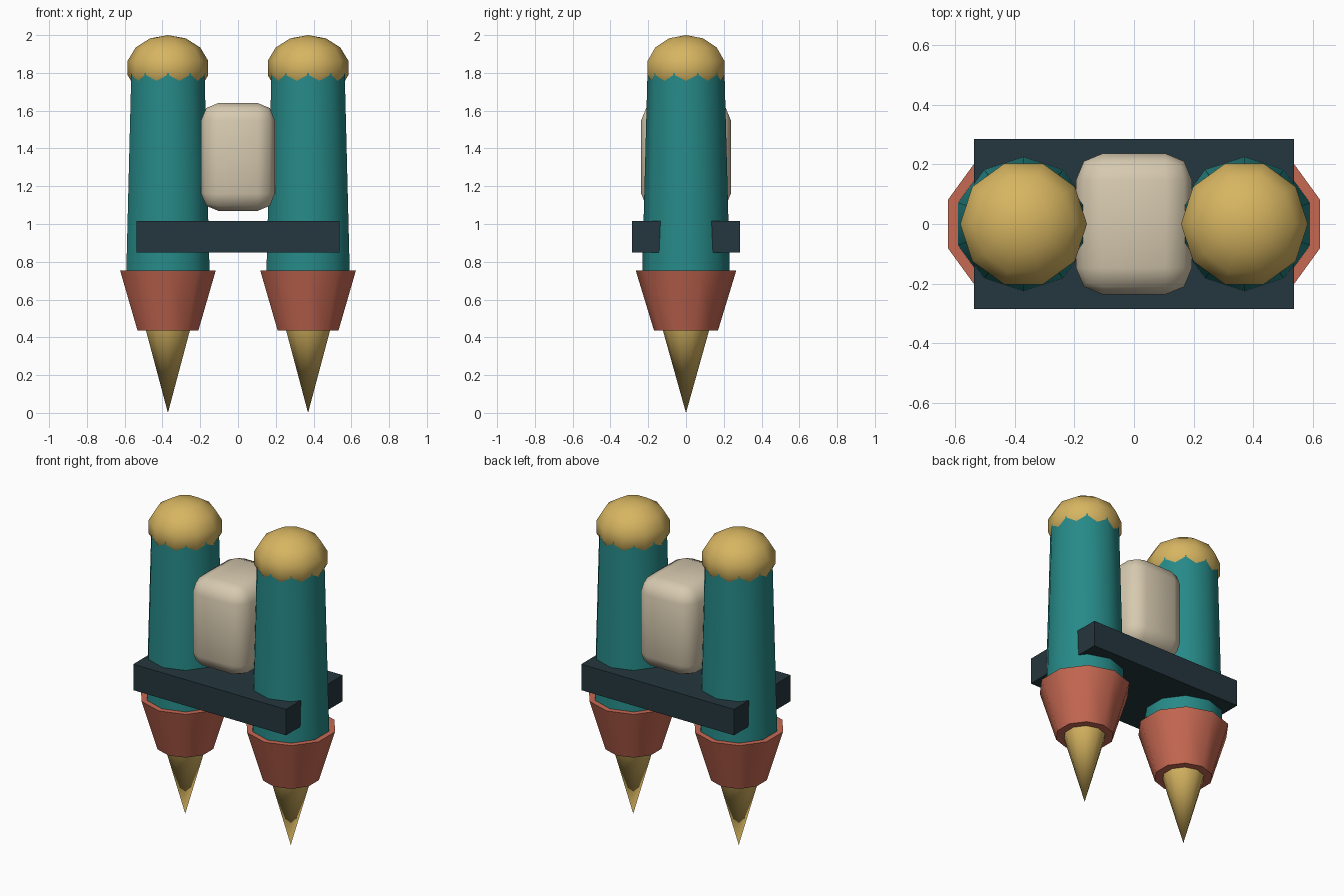
import bpy, bmesh, math
from mathutils import Matrix

if "Cube" in bpy.data.objects:
    bpy.data.objects.remove(bpy.data.objects["Cube"])

SIDES = 10
OFFSET = 0.371


def material(name, rgb):
    m = bpy.data.materials.new(name)
    lin = [(c / 255 / 12.92) if c < 10 else ((c / 255 + 0.055) / 1.055) ** 2.4 for c in rgb]
    m.diffuse_color = (*lin, 1)
    m.use_nodes = True
    m.node_tree.nodes["Principled BSDF"].inputs["Base Color"].default_value = m.diffuse_color
    return m


teal = material("teal", (38, 138, 136))
coral = material("coral", (198, 104, 82))
gold = material("gold", (215, 181, 97))
cream = material("cream", (214, 201, 175))
slate = material("dark slate", (37, 55, 62))


def finish(bm, name, mat, angle=None):
    bmesh.ops.recalc_face_normals(bm, faces=bm.faces)
    mesh = bpy.data.meshes.new(name)
    bm.to_mesh(mesh)
    bm.free()
    mesh.materials.append(mat)
    ob = bpy.data.objects.new(name, mesh)
    bpy.context.collection.objects.link(ob)
    if angle:
        bpy.ops.object.select_all(action='DESELECT')
        ob.select_set(True)
        bpy.context.view_layer.objects.active = ob
        bpy.ops.object.shade_smooth_by_angle(angle=math.radians(angle))
    return ob


def cone(name, mat, x, z0, r0, z1, r1):
    """Capped ten-sided frustum with corners on the y axis."""
    bm = bmesh.new()
    rings = []
    for z, r in ((z0, r0), (z1, r1)):
        count = SIDES if r > 0 else 1
        rings.append([bm.verts.new((x + r * math.sin(i * math.tau / SIDES),
                                    r * math.cos(i * math.tau / SIDES), z))
                      for i in range(count)])
    low, high = rings
    for i in range(SIDES):
        j = (i + 1) % SIDES
        if len(low) == 1:
            bm.faces.new((low[0], high[j], high[i]))
        else:
            bm.faces.new((low[i], low[j], high[j], high[i]))
    for ring in rings:
        if len(ring) > 1:
            bm.faces.new(ring)
    return finish(bm, name, mat, 45)


def dome(name, mat, x):
    """Flattened faceted ball with corners on the x axis."""
    bm = bmesh.new()
    bmesh.ops.create_uvsphere(bm, u_segments=SIDES, v_segments=7, radius=1)
    reach = max(v.co.x for v in bm.verts)
    wide = 0.213 / max(math.hypot(v.co.x, v.co.y) for v in bm.verts)
    if reach * wide < 0.21:
        bm.transform(Matrix.Rotation(math.pi / SIDES, 4, 'Z'))
    bm.transform(Matrix.Translation((x, 0, 1.826)) @ Matrix.Diagonal((wide, wide, 0.174, 1)))
    return finish(bm, name, mat, 45)


def box(name, mat, size, z, angle=None, bevel=0):
    bm = bmesh.new()
    bmesh.ops.create_cube(bm, size=1)
    bm.transform(Matrix.Translation((0, 0, z)) @ Matrix.Diagonal((*size, 1)))
    if bevel:
        bmesh.ops.bevel(bm, geom=bm.edges[:], offset=bevel, segments=2,
                        profile=0.5, affect='EDGES')
    return finish(bm, name, mat, angle)


# Two boosters
for side, x in (("left", -OFFSET), ("right", OFFSET)):
    cone(side + "_tank", teal, x, 0.70, 0.233, 1.80, 0.204)
    dome(side + "_dome_cap", gold, x)
    cone(side + "_nozzle", coral, x, 0.435, 0.169, 0.755, 0.2665)
    cone(side + "_flame", gold, x, 0.0, 0.0, 0.45, 0.126)

# Cross bar and rounded centre pack
box("cross_bar", slate, (1.074, 0.57, 0.165), 0.9325)
box("centre_pack", cream, (0.39, 0.474, 0.57), 1.355, 60, 0.09)
